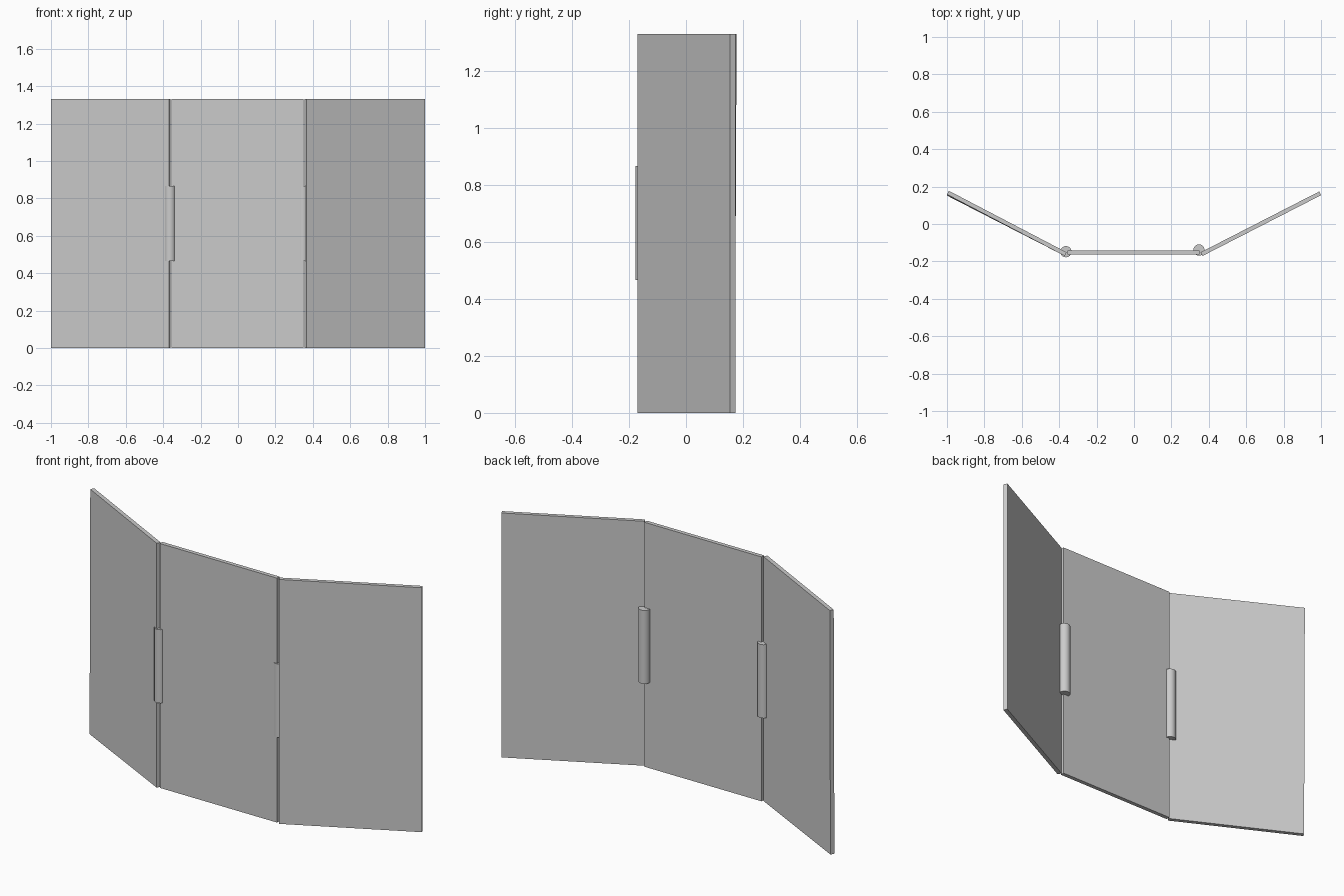
import bpy, bmesh
from mathutils import Vector

cube = bpy.data.objects.get("Cube")
if cube:
    bpy.data.objects.remove(cube, do_unlink=True)

HEIGHT, THICK = 1.33, 0.022

grey = bpy.data.materials.new("light grey")
grey.use_nodes = True
colour = (0.6, 0.6, 0.6, 1.0)
grey.diffuse_color = colour
grey.node_tree.nodes["Principled BSDF"].inputs["Base Color"].default_value = colour


def panel(name, start, end, lean=0.0):
    """Upright board on the front line start -> end (left to right),
    thickened backwards; lean pulls the foot of its outer end forwards."""
    a, b = Vector(start), Vector(end)
    d = (b - a).normalized()
    back = Vector((-d.y, d.x)) * THICK
    bm = bmesh.new()
    foot = bm.faces.new([bm.verts.new((p.x, p.y, 0)) for p in (a, b, b + back, a + back)])
    top = bmesh.ops.extrude_face_region(bm, geom=[foot])
    bmesh.ops.translate(bm, vec=(0, 0, HEIGHT),
                        verts=[v for v in top["geom"] if isinstance(v, bmesh.types.BMVert)])
    for v in bm.verts:
        if v.co.z < 0.01 and abs(v.co.x) > 0.9:
            v.co.y -= lean
    bmesh.ops.recalc_face_normals(bm, faces=bm.faces)
    mesh = bpy.data.meshes.new(name)
    bm.to_mesh(mesh)
    bm.free()
    mesh.materials.append(grey)
    bpy.context.collection.objects.link(bpy.data.objects.new(name, mesh))


def hinge(name, x, y):
    """Round vertical hinge barrel at mid height."""
    bpy.ops.mesh.primitive_cylinder_add(vertices=32, radius=0.03, depth=0.4,
                                        location=(x, y, 0.666))
    ob = bpy.context.object
    ob.name = name
    ob.data.materials.append(grey)
    bpy.ops.object.shade_smooth_by_angle()


# Three boards: flat centre and two wings swept backwards
panel("centre_panel", (-0.355, -0.164), (0.35, -0.164))
panel("right_panel", (-1.0, 0.158), (-0.370, -0.171), lean=0.006)
panel("left_panel", (0.366, -0.171), (1.0, 0.154))

# Hinge barrels in the two folds
hinge("right_hinge", -0.364, -0.148)
hinge("left_hinge", 0.347, -0.139)
